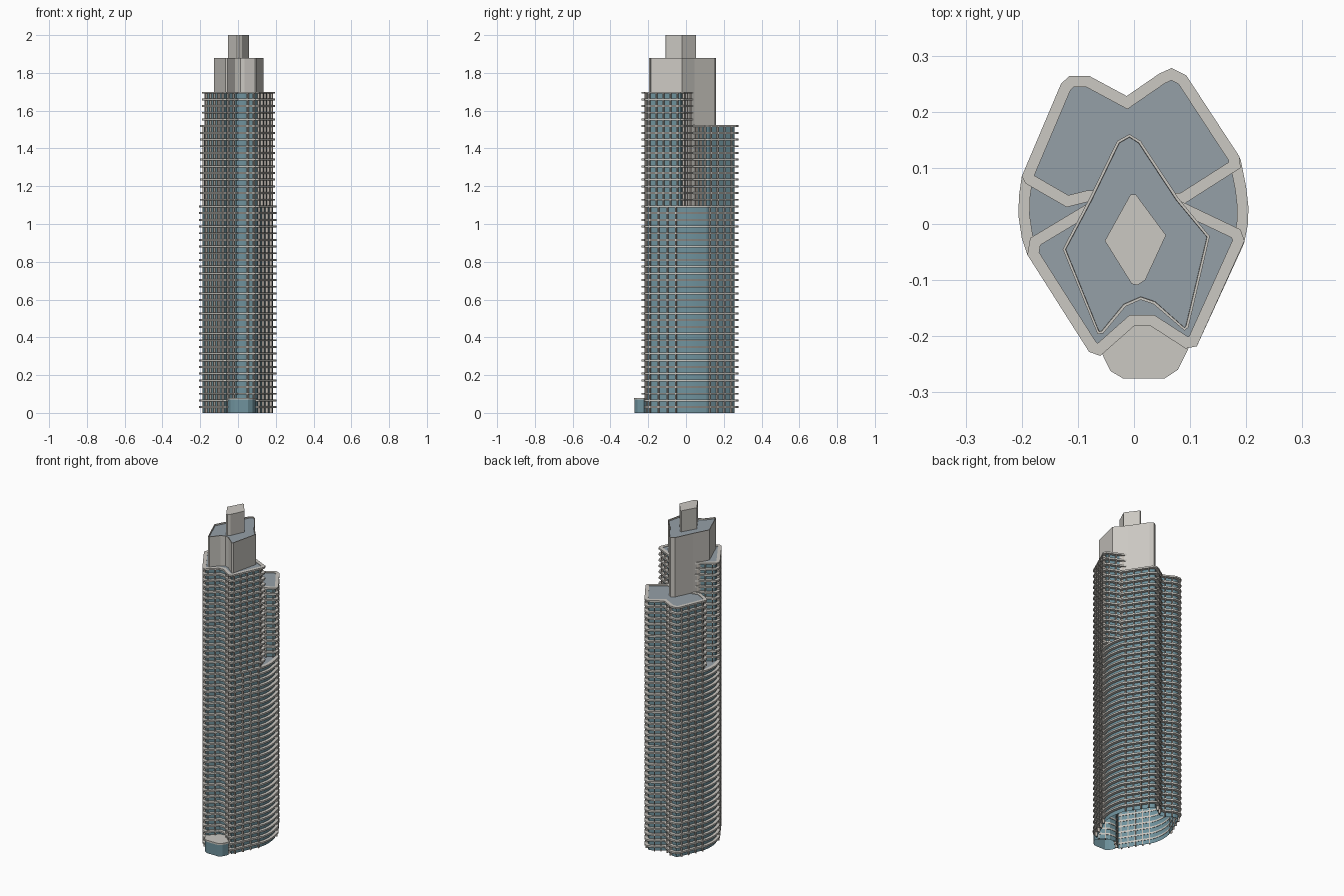
import bpy, bmesh, math
from mathutils import Vector

if "Cube" in bpy.data.objects:
    bpy.data.objects.remove(bpy.data.objects["Cube"], do_unlink=True)


def material(name, rgb):
    m = bpy.data.materials.new(name)
    m.use_nodes = True
    m.diffuse_color = (*rgb, 1)
    m.node_tree.nodes["Principled BSDF"].inputs["Base Color"].default_value = (*rgb, 1)
    return m


GLASS = material("blue_glass", (0.16, 0.29, 0.34))
CONCRETE = material("pale_concrete", (0.60, 0.58, 0.54))
ROOF = material("slate_roof", (0.30, 0.35, 0.39))
FIN = material("warm_fin", (0.52, 0.47, 0.42))

FLOOR = 1.70 / 48      # storey height
OVERHANG = 0.018       # balcony depth
SLAB = 0.010           # slab thickness


def finish(name, bm, mats):
    mesh = bpy.data.meshes.new(name)
    bm.to_mesh(mesh)
    bm.free()
    for m in mats:
        mesh.materials.append(m)
    ob = bpy.data.objects.new(name, mesh)
    bpy.context.collection.objects.link(ob)
    return ob


def inset(pts, d):
    """Mitred inward offset of a counter-clockwise outline."""
    out = []
    for i, p in enumerate(pts):
        p = Vector(p)
        a = (p - Vector(pts[i - 1])).normalized()
        b = (Vector(pts[(i + 1) % len(pts)]) - p).normalized()
        na, nb = Vector((-a.y, a.x)), Vector((-b.y, b.x))
        out.append(p + (na + nb) * d / (1 + na.dot(nb)))
    return out


def loop(bm, pts, z):
    return [bm.verts.new((p[0], p[1], z)) for p in pts]


def band(bm, low, high):
    n = len(low)
    for i in range(n):
        j = (i + 1) % n
        bm.faces.new((low[i], low[j], high[j], high[i]))


def prism(name, pts, z0, z1, mats, parapet=0, bottom=False):
    """Walls use the first material, the top face the last one."""
    bm = bmesh.new()
    low, high = loop(bm, pts, z0), loop(bm, pts, z1)
    band(bm, low, high)
    if bottom:
        bm.faces.new(low[::-1])
    top = bm.faces.new(high)
    bm.normal_update()
    if parapet:
        bmesh.ops.inset_region(bm, faces=[top], thickness=parapet)
        bmesh.ops.inset_region(bm, faces=[top], thickness=0.0005, depth=-0.008)
    top.material_index = len(mats) - 1
    return finish(name, bm, mats)


def slabs(name, pts, first, last):
    """Stack of balcony rings, one per storey."""
    bm = bmesh.new()
    inner = inset(pts, OVERHANG + 0.002)
    for k in range(first, last + 1):
        z = k * FLOOR
        o0, o1 = loop(bm, pts, z - SLAB), loop(bm, pts, z)
        i0, i1 = loop(bm, inner, z - SLAB), loop(bm, inner, z)
        band(bm, o0, o1)
        band(bm, o1, i1)
        band(bm, i1, i0)
        band(bm, i0, o0)
    return finish(name, bm, [CONCRETE])


def fins(name, pts, z0, z1):
    """Vertical fins spaced along the long straight facades."""
    bm = bmesh.new()
    for i, p in enumerate(pts):
        a, b = Vector(p), Vector(pts[(i + 1) % len(pts)])
        length = (b - a).length
        if length < 0.06:
            continue
        t = (b - a) / length
        n = Vector((-t.y, t.x))
        count = max(2, round(length / 0.045))
        for k in range(count):
            c = a + t * length * (k + 0.5) / count
            w = t * 0.003
            near, far = n * 0.005, n * (OVERHANG + 0.002)
            quad = [c - w + near, c + w + near, c + w + far, c - w + far]
            low, high = loop(bm, quad, z0), loop(bm, quad, z1)
            band(bm, low, high)
            bm.faces.new(high)
            bm.faces.new(low[::-1])
    return finish(name, bm, [FIN])


# Shared outline pieces, counter-clockwise from the front left tip
front_tips = [(-0.08, -0.228), (-0.06, -0.235), (0.0, -0.182), (0.03, -0.182),
              (0.092, -0.222), (0.112, -0.218)]
back_tips = [(0.093, 0.265), (0.067, 0.278), (0.045, 0.268), (-0.013, 0.228),
             (-0.08, 0.264), (-0.115, 0.264), (-0.13, 0.25), (-0.2, 0.085)]

base = (front_tips
        + [(0.196, -0.035), (0.203, 0.0), (0.204, 0.03), (0.2, 0.065), (0.19, 0.115)]
        + back_tips
        + [(-0.205, 0.05), (-0.206, 0.015), (-0.2, -0.025), (-0.19, -0.055)])
front_wing = front_tips + [(0.197, -0.03), (0.19, -0.01), (0.085, 0.04),
                           (-0.08, 0.038), (-0.185, -0.025), (-0.19, -0.055)]
back_wing = ([(0.088, 0.035), (0.19, 0.10), (0.188, 0.12)] + back_tips
             + [(-0.193, 0.072), (-0.12, 0.03), (-0.08, 0.04)])

# Glazed tiers with balconies and fins
for name, outline, first, last in (("base", base, 0, 31),
                                   ("front_wing", front_wing, 31, 48),
                                   ("back_wing", back_wing, 31, 43)):
    z0, z1 = first * FLOOR, last * FLOOR
    glass = prism(name + "_glass", inset(outline, OVERHANG), z0, z1 - 0.003, [GLASS, ROOF])
    slabs(name + "_balconies", outline, first + 1, last)
    fins(name + "_fins", outline, z0, z1 - 0.002)
    bpy.ops.object.select_all(action='DESELECT')
    glass.select_set(True)
    bpy.context.view_layer.objects.active = glass
    bpy.ops.object.shade_smooth_by_angle(angle=math.radians(18))

# Central core rising above the wings
core = [(-0.065, -0.196), (-0.055, -0.195), (-0.015, -0.147), (0.012, -0.135),
        (0.035, -0.143), (0.09, -0.19), (0.097, -0.184), (0.135, -0.022),
        (0.08, 0.045), (0.012, 0.148), (-0.008, 0.16), (-0.03, 0.148),
        (-0.08, 0.045), (-0.127, -0.045)]
prism("core", core, 1.09, 1.88, [CONCRETE, ROOF], parapet=0.005)

# Spire block
spire = [(-0.004, -0.107), (0.006, -0.109), (0.02, -0.1), (0.057, -0.02),
         (0.003, 0.053), (-0.006, 0.053), (-0.052, -0.03)]
prism("spire", spire, 1.86, 2.0, [CONCRETE])

# Entrance pavilion
pavilion = [(-0.06, -0.225), (-0.042, -0.262), (-0.02, -0.275), (0.055, -0.275),
            (0.078, -0.26), (0.097, -0.222), (0.03, -0.165), (0.0, -0.165)]
prism("entrance_glass", inset(pavilion, 0.003), 0, 0.072, [GLASS])
prism("entrance_roof", pavilion, 0.070, 0.08, [CONCRETE], bottom=True)
